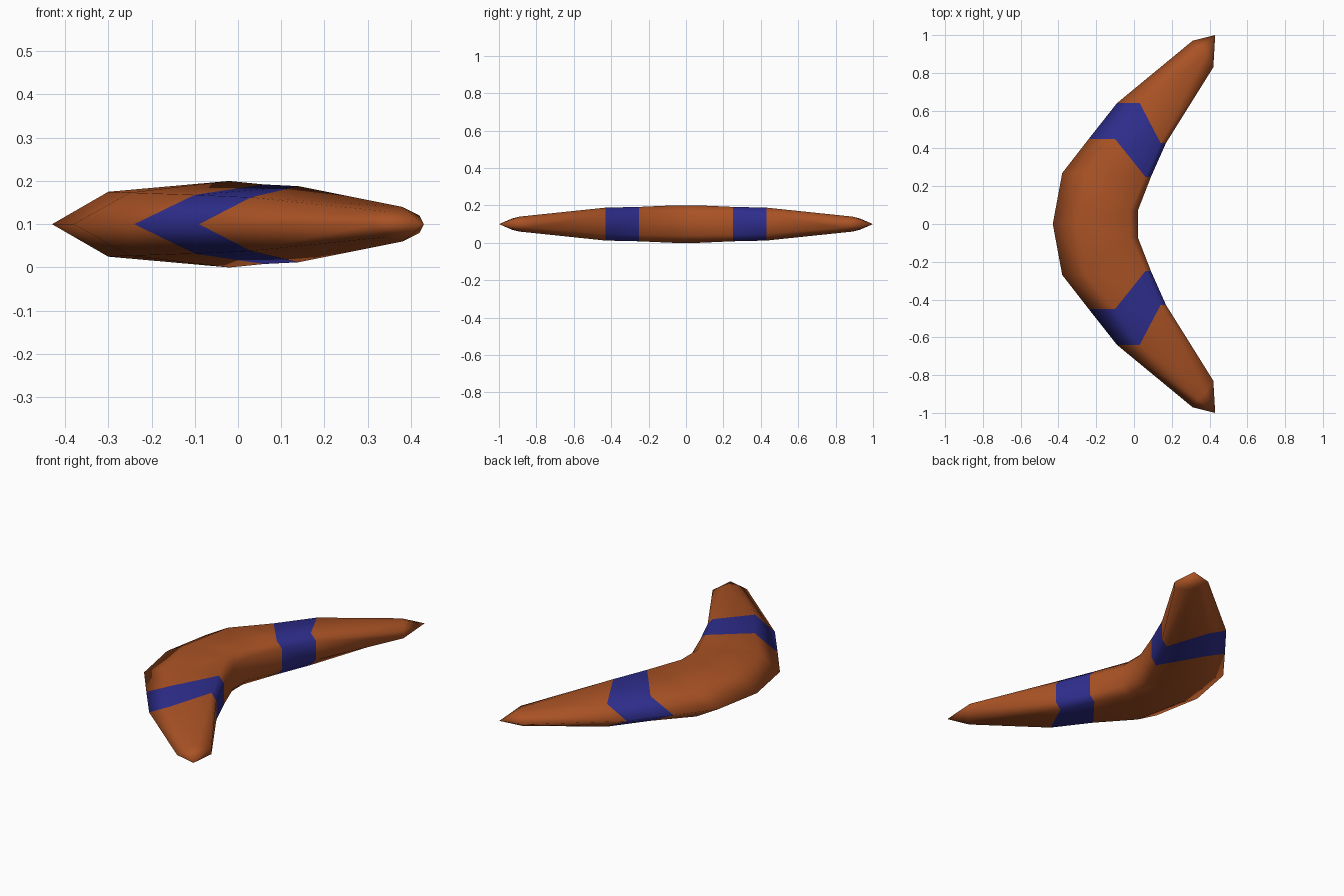
import bpy
import bmesh

cube = bpy.data.objects.get("Cube")
if cube:
    bpy.data.objects.remove(cube)


def make_material(name, colour):
    mat = bpy.data.materials.new(name)
    mat.use_nodes = True
    mat.diffuse_color = (*colour, 1)
    mat.node_tree.nodes["Principled BSDF"].inputs["Base Color"].default_value = (*colour, 1)
    return mat


MID = 0.1  # height of the flat mirror plane

# Half-wing sections from the centre out to the tip. Each one lists the
# outer edge, outer shoulder, inner shoulder and inner edge as
# (x, y, height above the mirror plane).
SECTIONS = [
    [(-.43, 0, 0), (-.30, 0, .075), (-.02, 0, .1), (.02, 0, .06)],
    [(-.38, .27, 0), (-.25, .27, .073), (-.02, .07, .1), (.02, .07, .06)],
    [(-.24, .45, 0), (-.10, .45, .068), (.06, .25, .092), (.09, .25, .057)],
    [(-.09, .64, 0), (.03, .64, .062), (.14, .43, .088), (.17, .43, .053)],
    [(.31, .97, 0), (.34, .93, .03), (.38, .89, .04), (.42, .83, .02)],
]
TIP = (.43, 1, MID)
BAND = 2  # the painted band lies between sections 2 and 3


def ring(bm, section, side):
    """Close a section by mirroring its upper points below the mid plane."""
    upper = [(x, side * y, MID + h) for x, y, h in section]
    lower = [(x, side * y, MID - h) for x, y, h in reversed(section[1:])]
    return [bm.verts.new(p) for p in upper + lower]


# Throwing stick: two mirrored wings sharing the central section
bm = bmesh.new()
centre = ring(bm, SECTIONS[0], 1)
for side in (1, -1):
    rings = [centre] + [ring(bm, s, side) for s in SECTIONS[1:]]
    count = len(centre)
    for i in range(len(rings) - 1):
        a, b = rings[i], rings[i + 1]
        for j in range(count):
            k = (j + 1) % count
            face = bm.faces.new((a[j], a[k], b[k], b[j]))
            face.material_index = int(i == BAND)
    # Pointed wing tip
    tip = bm.verts.new((TIP[0], side * TIP[1], TIP[2]))
    last = rings[-1]
    for j in range(count):
        bm.faces.new((last[j], last[(j + 1) % count], tip))

bmesh.ops.recalc_face_normals(bm, faces=bm.faces)
for face in bm.faces:
    face.smooth = True

mesh = bpy.data.meshes.new("curved_throwing_stick")
bm.to_mesh(mesh)
bm.free()
mesh.materials.append(make_material("burnt_orange_wood", (.40, .085, .018)))
mesh.materials.append(make_material("deep_blue_band", (.028, .027, .27)))
stick = bpy.data.objects.new("curved_throwing_stick", mesh)
bpy.context.collection.objects.link(stick)
